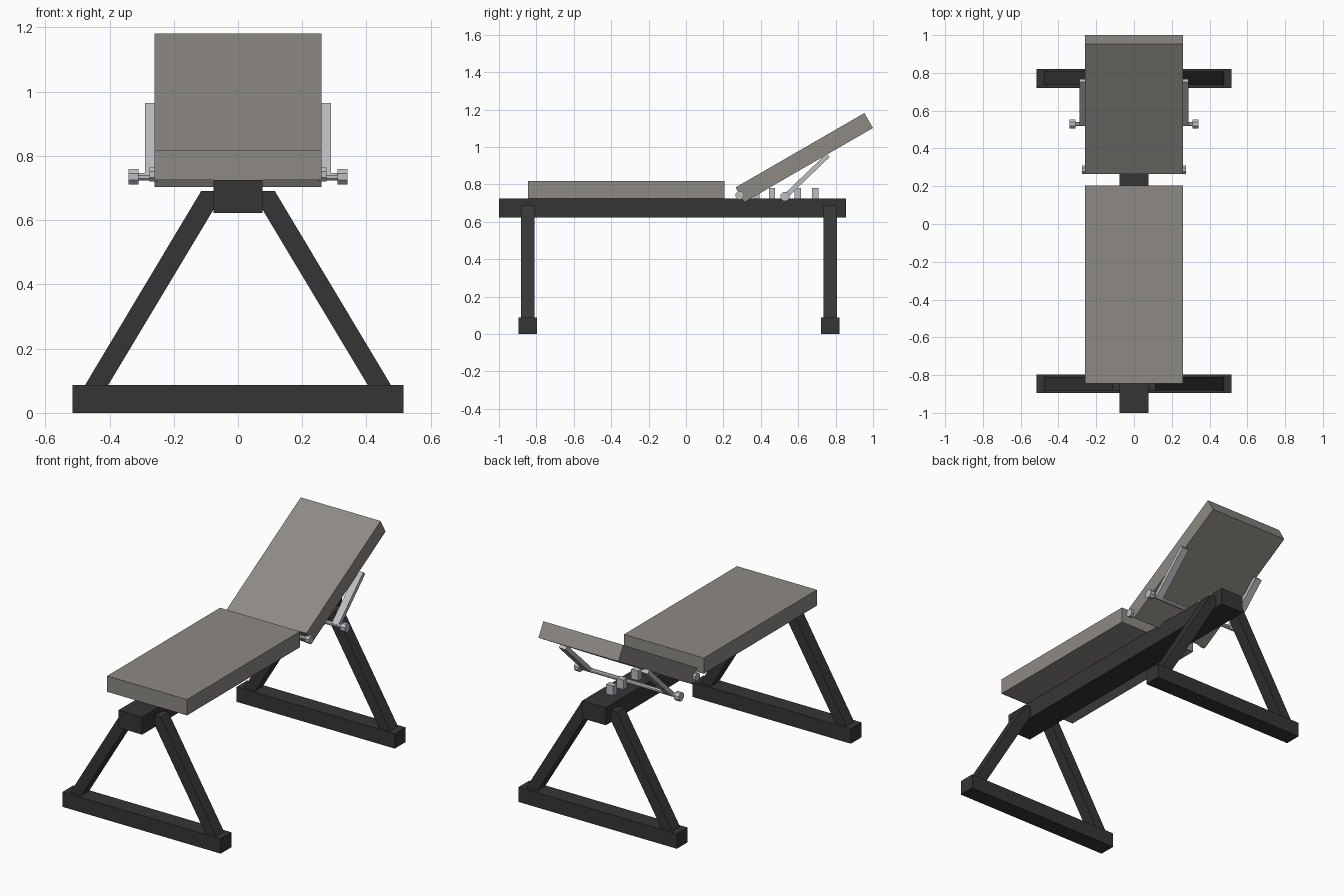
import bpy, bmesh, math
from mathutils import Matrix, Vector

if "Cube" in bpy.data.objects:
    bpy.data.objects.remove(bpy.data.objects["Cube"])


def material(name, rgb):
    m = bpy.data.materials.new(name)
    m.diffuse_color = (*rgb, 1)
    m.use_nodes = True
    m.node_tree.nodes["Principled BSDF"].inputs["Base Color"].default_value = m.diffuse_color
    return m


FRAME = material("dark frame", (0.036, 0.036, 0.036))
PAD = material("grey pad", (0.27, 0.255, 0.235))
METAL = material("light metal", (0.50, 0.51, 0.53))


def finish(name, bm, mat):
    bmesh.ops.recalc_face_normals(bm, faces=bm.faces)
    me = bpy.data.meshes.new(name)
    bm.to_mesh(me)
    bm.free()
    me.materials.append(mat)
    ob = bpy.data.objects.new(name, me)
    bpy.context.collection.objects.link(ob)
    return ob


def box(name, center, size, mat, tilt=0.0):
    """Box, optionally tilted about the x axis."""
    bm = bmesh.new()
    mtx = (Matrix.Translation(center) @ Matrix.Rotation(tilt, 4, 'X')
           @ Matrix.Diagonal((*size, 1)))
    bmesh.ops.create_cube(bm, size=1, matrix=mtx)
    return finish(name, bm, mat)


def bar_x(name, x0, x1, y, z, r, mat, sides=8):
    """Round bar lying along x."""
    bm = bmesh.new()
    mtx = (Matrix.Translation(((x0 + x1) / 2, y, z))
           @ Matrix.Rotation(math.pi / 2, 4, 'Y')
           @ Matrix.Rotation(math.pi / sides, 4, 'Z'))
    bmesh.ops.create_cone(bm, cap_ends=True, segments=sides, radius1=r,
                          radius2=r, depth=abs(x1 - x0), matrix=mtx)
    return finish(name, bm, mat)


def leg(name, side, y, mat):
    """Slanted leg: xz profile extruded along y."""
    bm = bmesh.new()
    profile = [(0.48, 0.08), (0.115, 0.69), (0.042, 0.69), (0.408, 0.08)]
    face = bm.faces.new([bm.verts.new((side * x, y - 0.036, z)) for x, z in profile])
    ext = bmesh.ops.extrude_face_region(bm, geom=[face])
    verts = [v for v in ext["geom"] if isinstance(v, bmesh.types.BMVert)]
    bmesh.ops.translate(bm, verts=verts, vec=(0, 0.072, 0))
    return finish(name, bm, mat)


# Main beam
box("main_beam", (0, -0.0725, 0.6735), (0.154, 1.855, 0.103), FRAME)

# Feet and slanted legs
for end, y in (("front", -0.846), ("back", 0.771)):
    box(end + "_foot", (0, y, 0.0435), (1.03, 0.1, 0.087), FRAME)
    for side, label in ((-1, "left"), (1, "right")):
        leg(f"{end}_leg_{label}", side, y, FRAME)

# Pads
box("seat", (0, -0.32, 0.7715), (0.52, 1.05, 0.093), PAD)
box("backrest", (0, 0.6325, 0.9425), (0.52, 0.795, 0.092), PAD, math.radians(30))

# Notch blocks on the beam
for i, y in enumerate((0.375, 0.46, 0.597, 0.692)):
    box(f"notch_block_{i + 1}", (0, y, 0.75), (0.045, 0.034, 0.062), METAL)

# Hinge and support rods
HINGE, REST = (0.287, 0.742), (0.53, 0.735)
bar_x("hinge_rod", -0.26, 0.26, *HINGE, 0.012, METAL)
bar_x("support_rod", -0.32, 0.32, *REST, 0.012, METAL)

# Rod heads and support struts
a, b = Vector(REST), Vector((0.76, 0.956))
mid, span = (a + b) / 2, b - a
for s, label in ((-1, "left"), (1, "right")):
    bar_x("hinge_head_" + label, s * 0.25, s * 0.276, *HINGE, 0.024, METAL)
    bar_x("rod_head_" + label, s * 0.31, s * 0.341, *REST, 0.026, METAL)
    box("strut_" + label, (s * 0.267, mid.x, mid.y), (0.044, span.length, 0.025),
        METAL, math.atan2(span.y, span.x))
